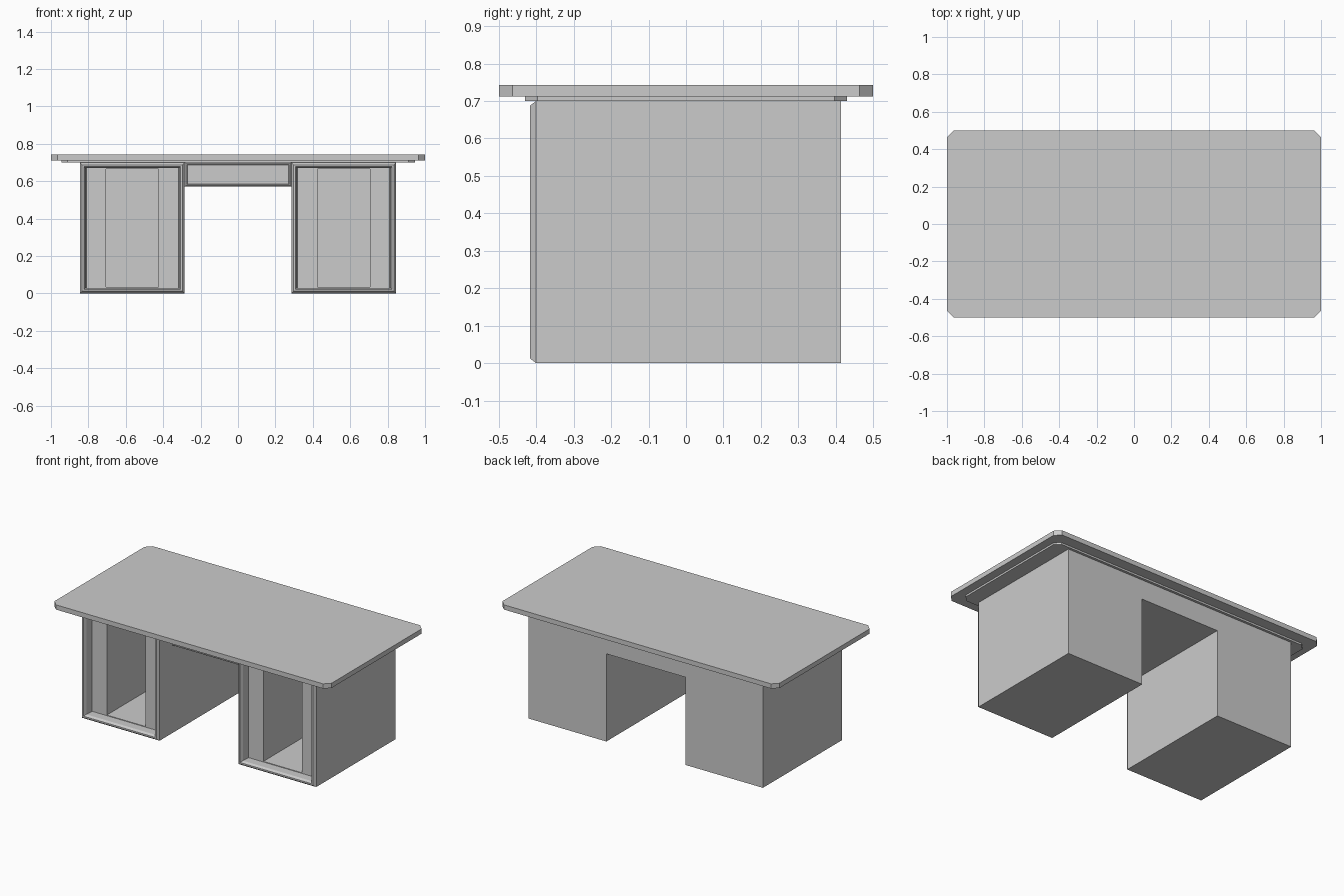
import bpy, bmesh

if "Cube" in bpy.data.objects:
    bpy.data.objects.remove(bpy.data.objects["Cube"])


def make_object(name, bm):
    bmesh.ops.recalc_face_normals(bm, faces=bm.faces)
    mesh = bpy.data.meshes.new(name)
    bm.to_mesh(mesh)
    bm.free()
    ob = bpy.data.objects.new(name, mesh)
    bpy.context.collection.objects.link(ob)
    return ob


def loft(name, rings):
    """Bridge a list of equally sized point loops and cap both ends."""
    bm = bmesh.new()
    loops = [[bm.verts.new(p) for p in ring] for ring in rings]
    n = len(loops[0])
    for a, b in zip(loops, loops[1:]):
        for i in range(n):
            j = (i + 1) % n
            bm.faces.new((a[i], a[j], b[j], b[i]))
    bm.faces.new(loops[0])
    bm.faces.new(loops[-1])
    return make_object(name, bm)


def chamfered_slab(name, hx, hy, cut, z0, z1):
    outline = [(hx - cut, -hy), (hx, -hy + cut), (hx, hy - cut), (hx - cut, hy),
               (-hx + cut, hy), (-hx, hy - cut), (-hx, -hy + cut), (-hx + cut, -hy)]
    return loft(name, [[(x, y, z) for x, y in outline] for z in (z0, z1)])


def framed_box(name, x0, x1, z0, z1, profile):
    """Box running along y; profile holds (x inset, z inset, y) from back to inside."""
    rings = []
    for ix, iz, y in profile:
        a, b, c, d = x0 + ix, x1 - ix, z0 + iz, z1 - iz
        rings.append([(a, y, c), (b, y, c), (b, y, d), (a, y, d)])
    return loft(name, rings)


# Table top and the thinner layer beneath it
chamfered_slab("desk_top", 1.0, 0.5, 0.036, 0.712, 0.743)
chamfered_slab("top_support", 0.945, 0.43, 0.034, 0.70, 0.712)

# Open pedestals with bevelled front frame, shallow recess and deep centre bay
pedestal = framed_box("pedestals", 0.285, 0.845, 0.0, 0.70, [
    (0, 0, 0.414), (0, 0, -0.40), (0.012, 0.012, -0.416), (0.022, 0.022, -0.416),
    (0.03, 0.03, -0.40), (0.034, 0.03, -0.345), (0.14, 0.034, -0.345),
    (0.14, 0.034, 0.39)])
mirror = pedestal.modifiers.new("mirror", 'MIRROR')
mirror.use_axis[0] = True

# Centre drawer box with a recessed front panel
framed_box("centre_drawer", -0.285, 0.285, 0.572, 0.70, [
    (0, 0, 0.414), (0, 0, -0.268), (0.006, 0.005, -0.275), (0.012, 0.01, -0.275),
    (0.016, 0.014, -0.26)])
